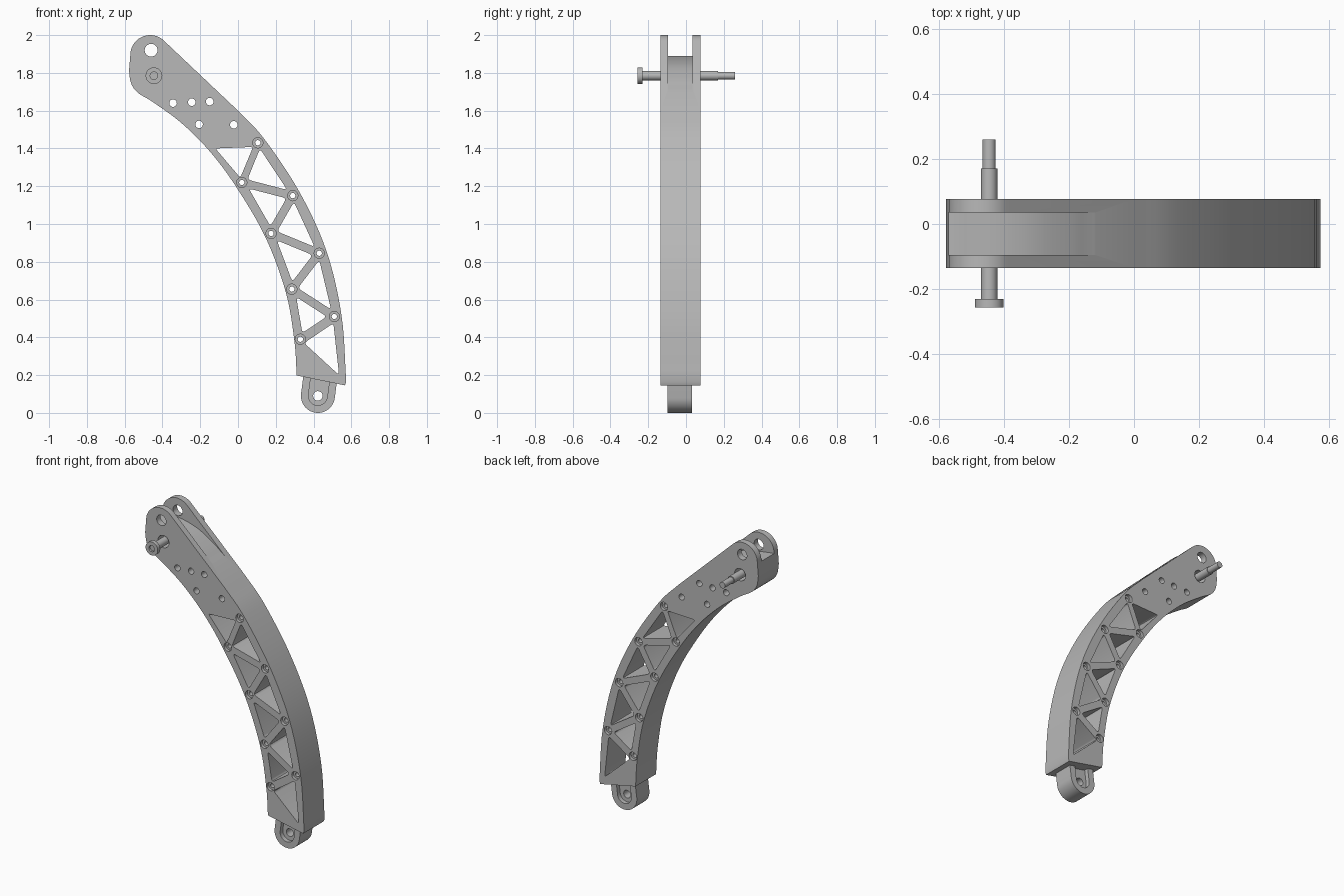
import bpy, bmesh, math
from mathutils import Vector, Matrix

cube = bpy.data.objects.get("Cube")
if cube:
    bpy.data.objects.remove(cube, do_unlink=True)

grey = bpy.data.materials.new("plain_grey")
grey.use_nodes = True
grey.diffuse_color = (0.48, 0.48, 0.48, 1)
grey.node_tree.nodes["Principled BSDF"].inputs["Base Color"].default_value = grey.diffuse_color


def circle(c, r, n=28, start=0, end=360):
    full = end - start == 360
    steps = n if full else n + 1
    angles = [math.radians(start + (end - start) * i / n) for i in range(steps)]
    return [(c[0] + r * math.cos(a), c[1] + r * math.sin(a)) for a in angles]


def smooth(pts, n=6):
    """Catmull-Rom curve through the points."""
    p = [Vector(q) for q in pts]
    p = [2 * p[0] - p[1]] + p + [2 * p[-1] - p[-2]]
    out = []
    for a, b, c, d in zip(p, p[1:], p[2:], p[3:]):
        for i in range(n):
            t = i / n
            out.append((2 * b + (c - a) * t + (2 * a - 5 * b + 4 * c - d) * t ** 2
                        + (3 * b - a - 3 * c + d) * t ** 3) / 2)
    return out + [p[-2]]


def rounded(poly, d=0.02, n=4):
    """Polygon with its corners rounded off."""
    out = []
    for i, q in enumerate(poly):
        q = Vector(q)
        a = q + (Vector(poly[i - 1]) - q).normalized() * d
        b = q + (Vector(poly[(i + 1) % len(poly)]) - q).normalized() * d
        out += [a.lerp(q, k / n).lerp(q.lerp(b, k / n), k / n) for k in range(n + 1)]
    return out


def inset(tri, dists):
    """Triangle with each side moved inward by its own distance."""
    p = [Vector(q) for q in tri]
    mid = (p[0] + p[1] + p[2]) / 3
    lines = []
    for i in range(3):
        e = (p[(i + 1) % 3] - p[i]).normalized()
        nrm = Vector((-e.y, e.x))
        if nrm.dot(mid - p[i]) < 0:
            nrm = -nrm
        lines.append((nrm, nrm.dot(p[i]) + dists[i]))
    return [Matrix((lines[i - 1][0], lines[i][0])).inverted()
            @ Vector((lines[i - 1][1], lines[i][1])) for i in range(3)]


def finish(name, bm):
    bmesh.ops.recalc_face_normals(bm, faces=bm.faces)
    mesh = bpy.data.meshes.new(name)
    bm.to_mesh(mesh)
    bm.free()
    mesh.materials.append(grey)
    obj = bpy.data.objects.new(name, mesh)
    bpy.context.collection.objects.link(obj)
    return obj


def plate(name, loops, y0, y1):
    """Flat plate from x-z loops (inner loops are holes), between two depths."""
    bm = bmesh.new()
    for loop in loops:
        vs = [bm.verts.new((q[0], y0, q[1])) for q in loop]
        for i, v in enumerate(vs):
            bm.edges.new((vs[i - 1], v))
    bmesh.ops.triangle_fill(bm, use_beauty=True, use_dissolve=False,
                            edges=bm.edges[:], normal=(0, -1, 0))
    new = bmesh.ops.extrude_face_region(bm, geom=bm.faces[:])["geom"]
    bmesh.ops.translate(bm, vec=(0, y1 - y0, 0),
                        verts=[g for g in new if isinstance(g, bmesh.types.BMVert)])
    return finish(name, bm)


def activate(obj):
    bpy.ops.object.select_all(action='DESELECT')
    obj.select_set(True)
    bpy.context.view_layer.objects.active = obj


def cut(obj, cutter):
    mod = obj.modifiers.new("cut", 'BOOLEAN')
    mod.operation, mod.solver, mod.object = 'DIFFERENCE', 'EXACT', cutter
    activate(obj)
    bpy.ops.object.modifier_apply(modifier=mod.name)
    bpy.data.objects.remove(cutter, do_unlink=True)


FRONT, BACK = -0.135, 0.077
SLOT = (-0.095, 0.035)

# Curved arm outline
outer = smooth([(0.0, 1.6), (0.137, 1.453), (0.325, 1.17), (0.468, 0.858),
                (0.548, 0.516), (0.573, 0.165)])
inner = smooth([(0.311, 0.198), (0.298, 0.385), (0.252, 0.643), (0.143, 0.935),
                (-0.012, 1.2), (-0.15, 1.385), (-0.3, 1.535), (-0.45, 1.645),
                (-0.53, 1.695), (-0.566, 1.745), (-0.577, 1.81)])
tip = circle((-0.465, 1.895), 0.105, 20, 170, 45)
outline = outer + [(0.566, 0.146)] + inner + tip

# Truss joints, alternating between outer and inner rim
nodes = [(0.105, 1.43), (0.02, 1.22), (0.29, 1.15), (0.175, 0.95),
         (0.43, 0.845), (0.285, 0.655), (0.51, 0.51), (0.33, 0.39)]
holes = [circle(q, 0.014, 16) for q in nodes]
for k in range(len(nodes) - 2):
    rim = 0.008 if k % 2 == 0 else 0.016
    holes.append(rounded(inset(nodes[k:k + 3], (0.022, 0.022, rim))))
holes.append(rounded([(-0.12, 1.4), (0.08, 1.408), (0.012, 1.245)], 0.015))
holes.append(rounded([(0.505, 0.475), (0.35, 0.37), (0.535, 0.2)]))

# Round holes in the head
PIN = (-0.445, 1.785)
holes += [circle((-0.46, 1.92), 0.034), circle(PIN, 0.04)]
holes += [circle(q, 0.02, 20) for q in [(-0.344, 1.64), (-0.245, 1.645), (-0.15, 1.648),
                                       (-0.206, 1.527), (-0.022, 1.525)]]
arm = plate("curved_arm", [outline] + holes, FRONT, BACK)

# Fork slot at the top
floor = smooth([(-0.06, 1.668), (-0.14, 1.728), (-0.2, 1.774), (-0.3, 1.834),
                (-0.4, 1.867), (-0.5, 1.882), (-0.565, 1.89), (-0.7, 1.895)], 4)
cut(arm, plate("slot_cutter", [floor + [(-0.7, 2.1), (-0.06, 2.1)]], *SLOT))

# Counterbores at the truss joints, both faces
for y0, y1 in ((FRONT - 0.02, FRONT + 0.02), (BACK - 0.02, BACK + 0.02)):
    cut(arm, plate("bore_cutter", [circle(q, 0.027, 24) for q in nodes], y0, y1))

# Bottom lug: rim with a recessed web around the eye
EYE = Vector((0.423, 0.09))
UP = Vector((0.13, 0.99)).normalized()
TILT = math.degrees(math.atan2(UP.y, UP.x))


def stadium(r, length):
    arc = [Vector(q) for q in circle(EYE, r, 24, TILT + 90, TILT + 270)]
    return arc + [arc[-1] + UP * length, arc[0] + UP * length]


lug = plate("lug_rim", [stadium(0.09, 0.11), stadium(0.05, 0.095)], -0.098, 0.032)
web = plate("lug_web", [stadium(0.052, 0.1), circle(EYE, 0.025)], -0.07, 0.004)

# Stepped pin with a socketed head
profile = [(0, -0.243), (0.02, -0.243), (0.02, -0.256), (0.044, -0.256), (0.044, -0.23),
           (0.025, -0.23), (0.025, 0.17), (0.02, 0.17), (0.02, 0.26), (0, 0.26)]
bm = bmesh.new()
vs = [bm.verts.new((PIN[0] + r, y, PIN[1])) for r, y in profile]
es = [bm.edges.new(pair) for pair in zip(vs, vs[1:])]
bmesh.ops.spin(bm, geom=vs + es, cent=(PIN[0], 0, PIN[1]), axis=(0, 1, 0),
               angle=math.tau, steps=32)
bmesh.ops.remove_doubles(bm, verts=bm.verts, dist=0.0001)
pin = finish("pivot_pin", bm)

for obj in (arm, lug, web, pin):
    activate(obj)
    bpy.ops.object.shade_smooth_by_angle(angle=math.radians(30))
